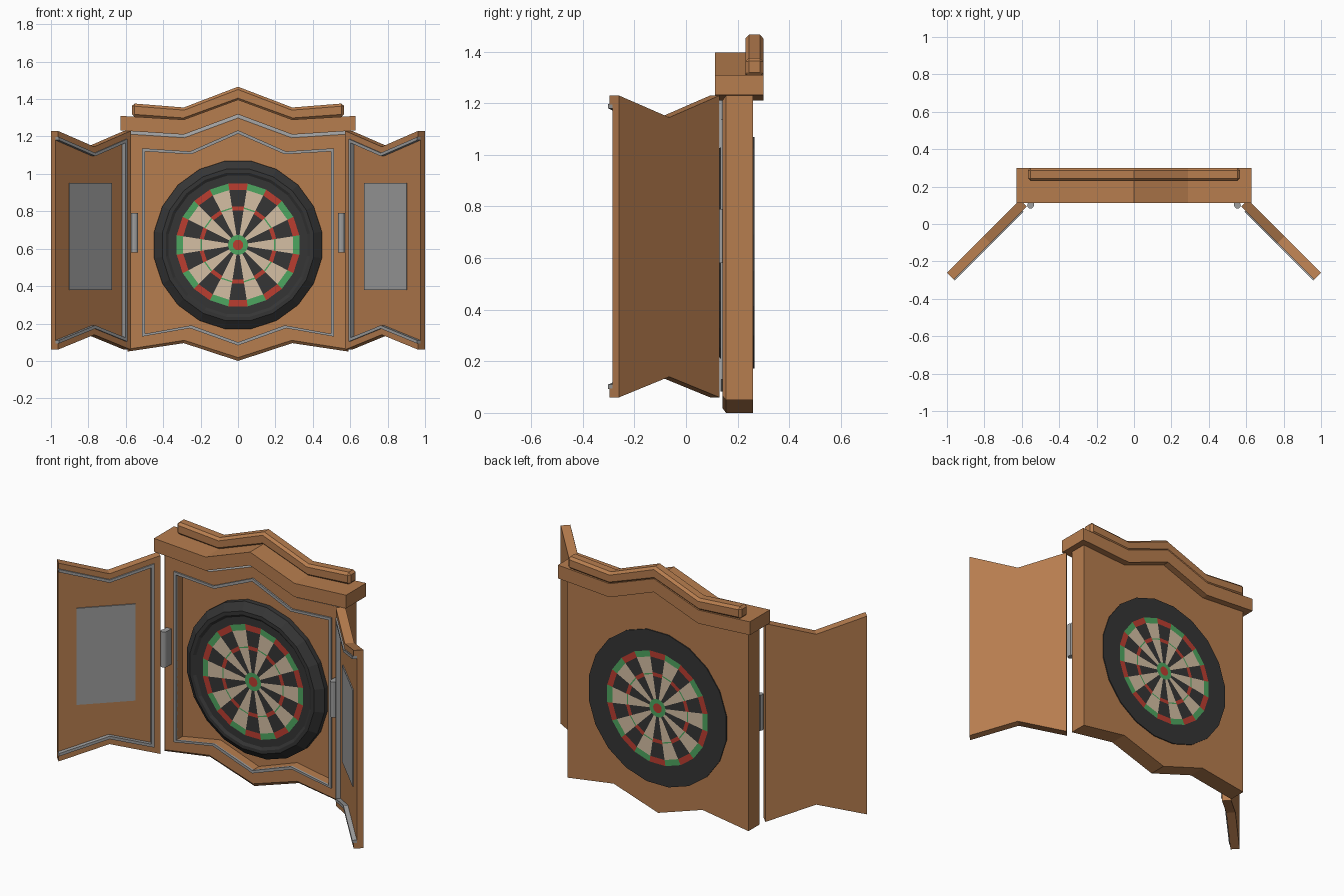
import bpy, bmesh, math
from mathutils import Vector

if "Cube" in bpy.data.objects:
    bpy.data.objects.remove(bpy.data.objects["Cube"])


def material(name, rgb):
    m = bpy.data.materials.new(name)
    m.diffuse_color = (*rgb, 1)
    m.use_nodes = True
    m.node_tree.nodes["Principled BSDF"].inputs["Base Color"].default_value = m.diffuse_color
    return m


WOOD = material("wood", (0.47, 0.205, 0.077))
GREY = material("grey_metal", (0.34, 0.34, 0.34))
BLACK = material("board_black", (0.036, 0.036, 0.036))
CREAM = material("board_cream", (0.66, 0.52, 0.37))
RED = material("board_red", (0.50, 0.048, 0.03))
GREEN = material("board_green", (0.076, 0.38, 0.115))


def finish(name, bm, mats):
    bmesh.ops.recalc_face_normals(bm, faces=bm.faces)
    mesh = bpy.data.meshes.new(name)
    bm.to_mesh(mesh)
    bm.free()
    for m in mats:
        mesh.materials.append(m)
    obj = bpy.data.objects.new(name, mesh)
    bpy.context.collection.objects.link(obj)
    return obj


def upright(u, v, t):
    return Vector((u, t, v))


def loft(name, loops, mats, place=upright, cyclic=False, rule=None):
    """Bridge outlines (points, depth) one after another, capped or closed into a ring."""
    bm = bmesh.new()
    rows = [[bm.verts.new(place(u, v, t)) for u, v in pts] for pts, t in loops]
    pairs = list(zip(rows, rows[1:]))
    if cyclic:
        pairs.append((rows[-1], rows[0]))
    else:
        bm.faces.new(rows[0])
        bm.faces.new(rows[-1])
    n = len(rows[0])
    for i, (a, b) in enumerate(pairs):
        for k in range(n):
            j = (k + 1) % n
            f = bm.faces.new((a[k], a[j], b[j], b[k]))
            if rule:
                f.material_index = rule(i, k)
    return finish(name, bm, mats)


def prism(name, pts, t0, t1, mat, place=upright):
    return loft(name, [(pts, t0), (pts, t1)], [mat], place)


def chain(w, m, end, valley, peak):
    return [(-w, end), (-m, valley), (0, peak), (m, valley), (w, end)]


def outline(w, m, bottom, top):
    return chain(w, m, *bottom) + chain(w, m, *top)[::-1]


# Cabinet body: back, sides, bevelled front lip and recess in one shell
outer = outline(0.59, 0.29, (0.05, 0.095, 0.0), (1.23, 1.21, 1.32))
lip = outline(0.577, 0.287, (0.065, 0.11, 0.018), (1.212, 1.193, 1.299))
recess = outline(0.498, 0.25, (0.145, 0.19, 0.10), (1.12, 1.105, 1.215))
loft("cabinet_body",
     [(outer, 0.26), (outer, 0.155), (lip, 0.142), (recess, 0.142), (recess, 0.195)],
     [WOOD, GREY], rule=lambda i, k: 1 if i == 1 and 5 <= k <= 8 else 0)

# Grey trim round the recess
trim = outline(0.513, 0.257, (0.13, 0.175, 0.083), (1.137, 1.12, 1.233))
loft("recess_trim", [(trim, 0.146), (trim, 0.133), (recess, 0.133), (recess, 0.146)],
     [GREY], cyclic=True)

# Two stepped cornices on top
prism("lower_cornice",
      outline(0.627, 0.29, (1.232, 1.21, 1.318), (1.31, 1.29, 1.397)), 0.112, 0.30, WOOD)
upper = prism("upper_cornice",
              outline(0.567, 0.29, (1.305, 1.285, 1.39), (1.377, 1.355, 1.466)), 0.23, 0.30, WOOD)
bevel = upper.modifiers.new("bevel", 'BEVEL')
bevel.width = 0.014
bevel.segments = 1
bevel.limit_method = 'ANGLE'
bevel.angle_limit = math.radians(60)

# Dartboard: one 20-sided lathe through the cabinet, painted by ring and segment
SIDES, CZ = 20, 0.62
field = [0.028, 0.053, 0.186, 0.196, 0.203, 0.208, 0.297, 0.332]
profile = [(r, 0.14) for r in field]
profile += [(0.375, 0.14), (0.39, 0.13), (0.41, 0.13), (0.435, 0.15), (0.454, 0.165), (0.454, 0.266)]
profile += [(r, 0.266) for r in reversed(field)]
BOARD = [BLACK, CREAM, RED, GREEN]


def paint(r, k):
    light = k % 2
    if r > 0.332:
        return 0
    if r < 0.053:
        return 3
    if r > 0.297:
        return 3 if light else 2
    if 0.186 < r < 0.208:
        if not light:
            return 2
        return 3 if 0.196 < r < 0.203 else 1
    return 1 if light else 0


bm = bmesh.new()
rows = []
for r, y in profile:
    row = []
    for k in range(SIDES):
        a = (k - 0.5) * math.tau / SIDES
        row.append(bm.verts.new((r * math.sin(a), y, CZ + r * math.cos(a))))
    rows.append(row)
for i in range(len(rows) - 1):
    mid = (profile[i][0] + profile[i + 1][0]) / 2
    for k in range(SIDES):
        j = (k + 1) % SIDES
        f = bm.faces.new((rows[i][k], rows[i][j], rows[i + 1][j], rows[i + 1][k]))
        f.material_index = paint(mid, k)
for row in (rows[0], rows[-1]):
    bm.faces.new(row).material_index = 2
finish("dartboard", bm, BOARD)

# Doors swung open at 45 degrees, with rim, trim, scoreboard and hinge
L, M, C = 0.552, 0.276, math.sqrt(0.5)


def edge(d):
    """Door border inset by d, open at the free end."""
    e = 1.3 * d
    return [(0, 1.23 - d), (M, 1.145 - d), (L - d, 1.23 - e),
            (L - d, 0.06 + e), (M, 0.14 + d), (0, 0.06 + d)]


for side, sx in (("left", 1), ("right", -1)):
    def swing(s, z, t, sx=sx):
        return Vector((sx * (-1 + C * (s + t)), -0.26 + C * (s - t), z))

    prism(side + "_door_panel", edge(0), 0, 0.035, WOOD, swing)
    prism(side + "_door_rim", edge(0) + edge(0.034)[::-1], 0.034, 0.052, WOOD, swing)
    prism(side + "_door_trim", edge(0.033) + edge(0.05)[::-1], 0.034, 0.06, GREY, swing)
    prism(side + "_scoreboard", [(0.10, 0.38), (0.42, 0.38), (0.42, 0.95), (0.10, 0.95)],
          0.034, 0.041, GREY, swing)
    bpy.ops.mesh.primitive_cylinder_add(vertices=12, radius=0.018, depth=0.21,
                                        location=(-0.553 * sx, 0.10, 0.685))
    hinge = bpy.context.object
    hinge.name = side + "_hinge"
    hinge.data.materials.append(GREY)
    # Leaf joining the hinge pin to the cabinet
    prism(side + "_hinge_leaf",
          [(-0.565 * sx, 0.58), (-0.535 * sx, 0.58), (-0.535 * sx, 0.79), (-0.565 * sx, 0.79)],
          0.10, 0.143, GREY)
